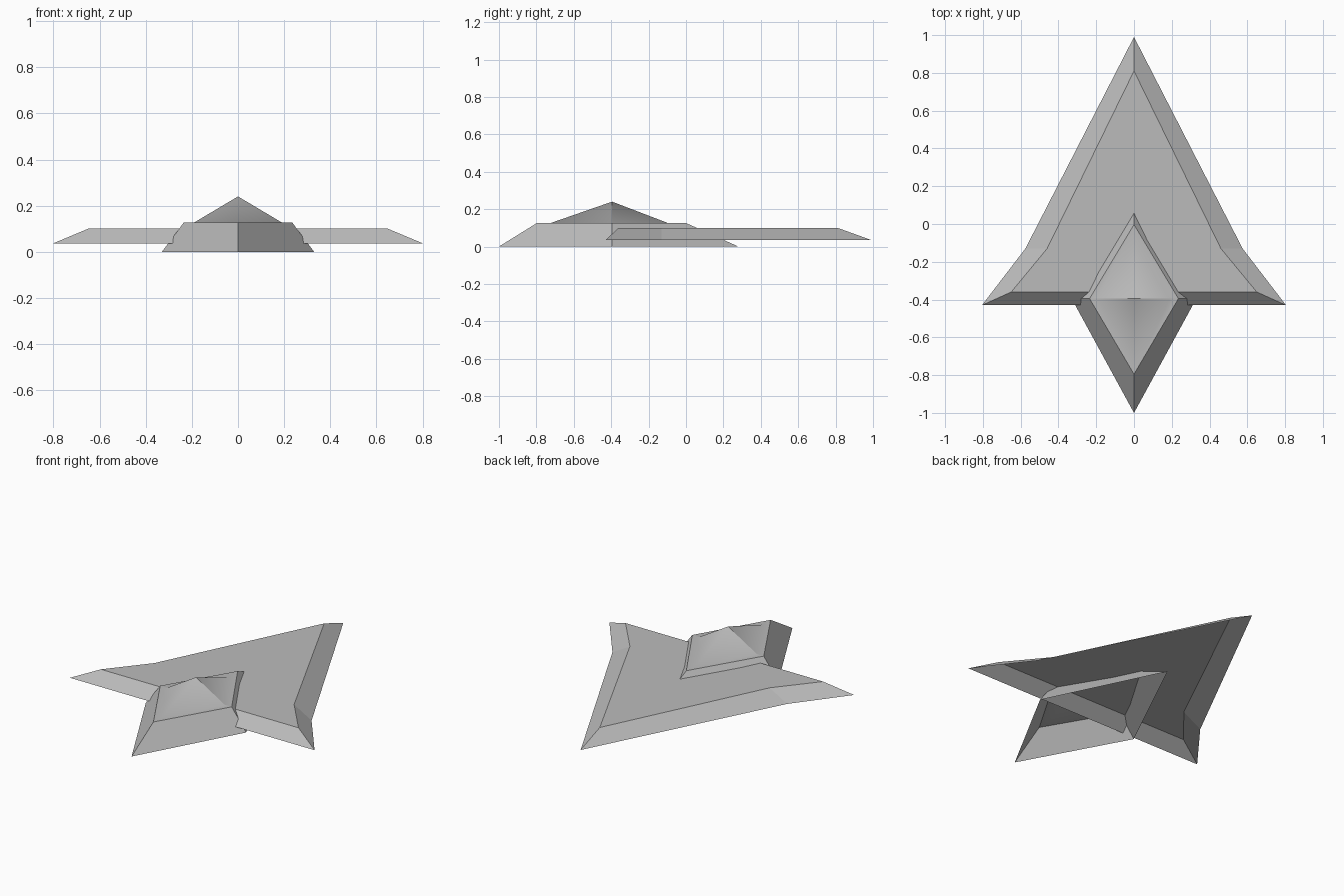
import bpy
import bmesh

cube = bpy.data.objects.get("Cube")
if cube:
    bpy.data.objects.remove(cube, do_unlink=True)

grey = bpy.data.materials.new("mid_grey")
grey.use_nodes = True
colour = (0.5, 0.5, 0.5, 1)
grey.diffuse_color = colour
grey.node_tree.nodes["Principled BSDF"].inputs["Base Color"].default_value = colour


def symmetric(half, z):
    """Counter-clockwise ring from a half outline running front to back on +x."""
    other = [(-x, y) for x, y in reversed(half) if x > 0]
    return [(x, y, z) for x, y in half + other]


def shell(name, rings, apex=None, smooth_from=None):
    """Loft rings upward, open underneath, closed by a cap or a point."""
    bm = bmesh.new()
    loops = [[bm.verts.new(p) for p in ring] for ring in rings]
    n = len(loops[0])
    for level, (low, high) in enumerate(zip(loops, loops[1:])):
        for i in range(n):
            j = (i + 1) % n
            face = bm.faces.new((low[i], low[j], high[j], high[i]))
            face.smooth = smooth_from is not None and level >= smooth_from
    if apex:
        tip = bm.verts.new(apex)
        for i in range(n):
            face = bm.faces.new((loops[-1][i], loops[-1][(i + 1) % n], tip))
            face.smooth = True
    else:
        bm.faces.new(loops[-1])
    # Keep the rim and the side ridges crisp; front and back ridges blend.
    for edge in bm.edges:
        rim = any(not f.smooth for f in edge.link_faces)
        a, b = edge.verts
        across = abs(a.co.y - b.co.y) < 0.001
        edge.smooth = not (rim or across)
    mesh = bpy.data.meshes.new(name)
    bm.to_mesh(mesh)
    bm.free()
    mesh.materials.append(grey)
    obj = bpy.data.objects.new(name, mesh)
    bpy.context.collection.objects.link(obj)
    return obj


# Wide arrowhead plate with bevelled border
plate_outer = [(0.805, -0.43), (0.575, -0.13), (0, 0.99)]
plate_inner = [(0.65, -0.36), (0.46, -0.13), (0, 0.81)]
shell("wing_plate", [symmetric(plate_outer, 0.035), symmetric(plate_inner, 0.1)])

# Diamond hull with sloping sides and a low pyramid roof
mid = -0.395
hull_base = [(0, -1), (0.33, mid), (0, 0.28)]
hull_rim = [(0, -0.795), (0.235, mid), (0, -0.003)]
roof_base = [(0, -0.72), (0.19, mid), (0, -0.1)]


def diamond(half, z):
    return [(x, y, z) for x, y in half + [(-half[1][0], mid)]]


shell("diamond_hull",
      [diamond(hull_base, 0), diamond(hull_rim, 0.127), diamond(roof_base, 0.127)],
      apex=(0, mid, 0.24), smooth_from=1)
